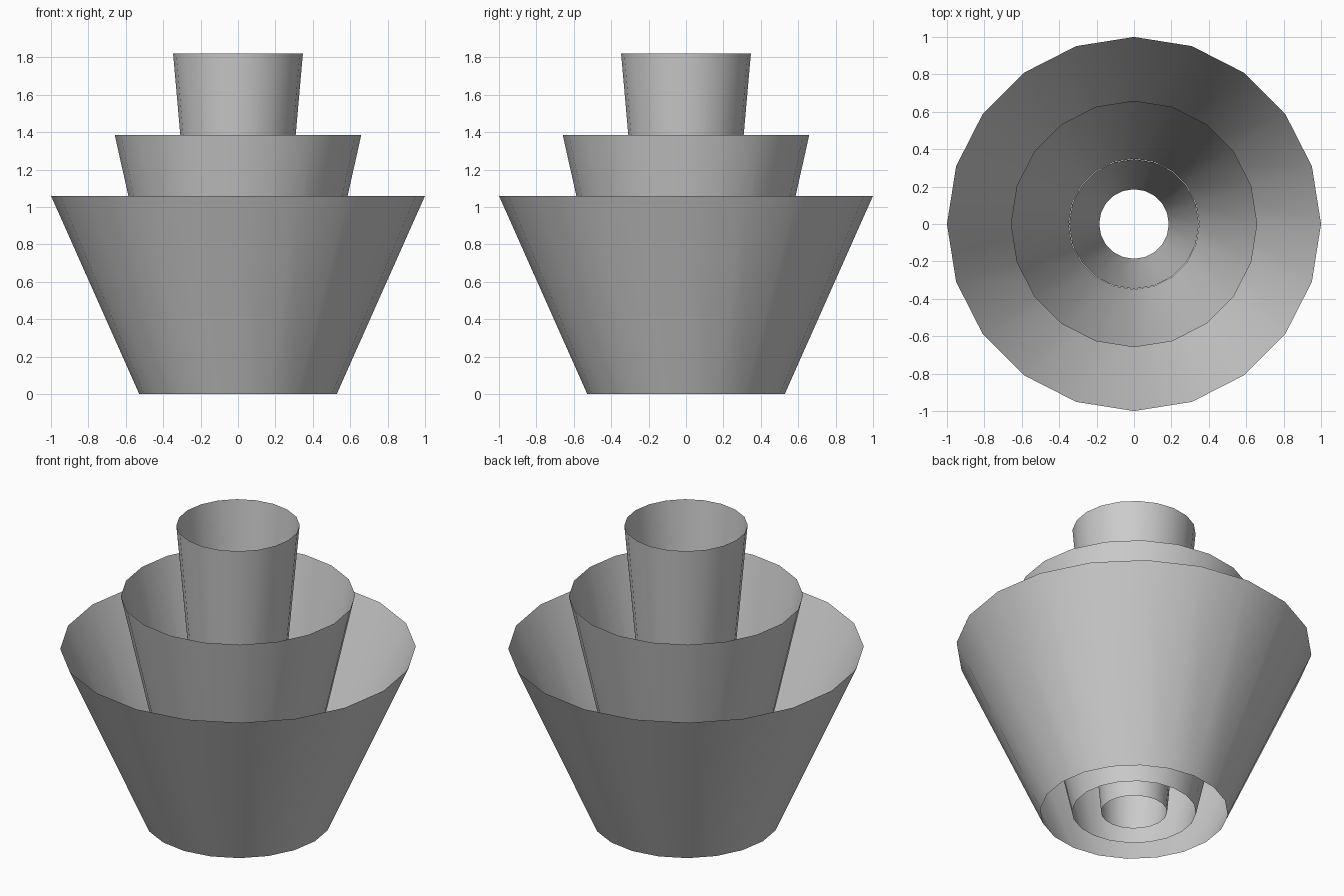
import bpy

if "Cube" in bpy.data.objects:
    bpy.data.objects.remove(bpy.data.objects["Cube"])

SIDES = 20


def open_cone(name, bottom_radius, top_radius, height):
    """Thin flared tube, open at both ends, standing on z = 0."""
    bpy.ops.mesh.primitive_cone_add(
        vertices=SIDES, radius1=bottom_radius, radius2=top_radius,
        depth=height, end_fill_type='NOTHING', location=(0, 0, height / 2))
    obj = bpy.context.object
    obj.name = name
    bpy.ops.object.shade_smooth_by_angle()
    return obj


# Three nested flared shells
open_cone("outer_shell", 0.528, 1.0, 1.06)
open_cone("middle_shell", 0.349, 0.659, 1.385)
open_cone("inner_shell", 0.186, 0.347, 1.82)
